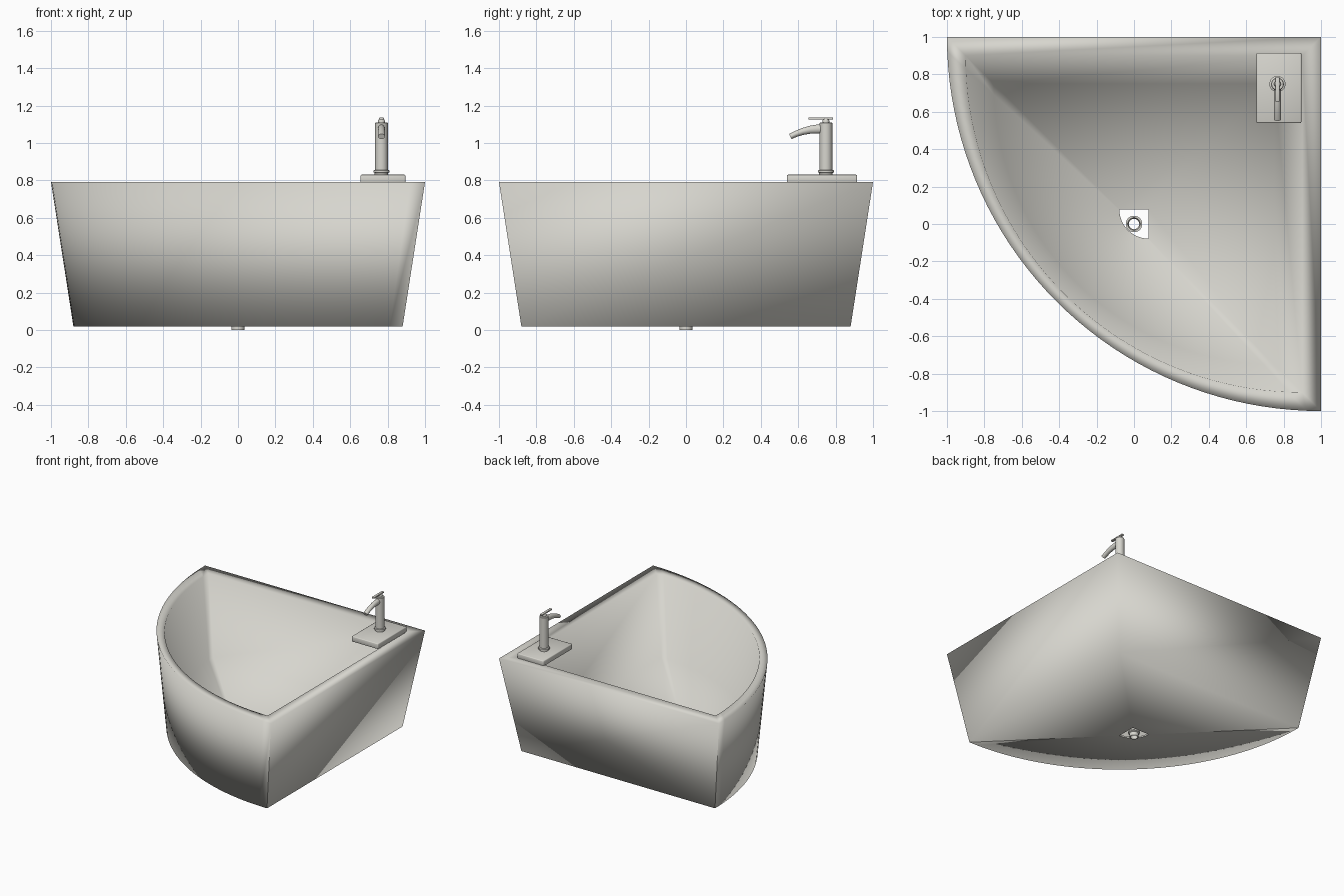
import bpy, bmesh, math
from mathutils import Vector

if "Cube" in bpy.data.objects:
    bpy.data.objects.remove(bpy.data.objects["Cube"])

ceramic = bpy.data.materials.new("warm_white")
ceramic.diffuse_color = (0.68, 0.67, 0.62, 1)
ceramic.use_nodes = True
ceramic.node_tree.nodes["Principled BSDF"].inputs["Base Color"].default_value = ceramic.diffuse_color


def finish(name, bm, angle=None):
    bmesh.ops.recalc_face_normals(bm, faces=bm.faces)
    me = bpy.data.meshes.new(name)
    bm.to_mesh(me)
    bm.free()
    me.materials.append(ceramic)
    ob = bpy.data.objects.new(name, me)
    bpy.context.collection.objects.link(ob)
    for p in me.polygons:
        p.use_smooth = True
    if angle:
        bpy.ops.object.select_all(action='DESELECT')
        ob.select_set(True)
        bpy.context.view_layer.objects.active = ob
        bpy.ops.object.shade_smooth_by_angle(angle=math.radians(angle))
    return ob


def loft(rings, loop=False, caps=False):
    """Join equal-length closed rings with quads."""
    bm = bmesh.new()
    rows = [[bm.verts.new(p) for p in r] for r in rings]
    n = len(rows[0])
    pairs = list(zip(rows, rows[1:]))
    if loop:
        pairs.append((rows[-1], rows[0]))
    for a, b in pairs:
        for i in range(n):
            j = (i + 1) % n
            bm.faces.new((a[i], a[j], b[j], b[i]))
    if caps:
        bm.faces.new(rows[0])
        bm.faces.new(rows[-1])
    return bm, rows


def lathe(name, x, y, profile, loop=False, n=32):
    rings = [[(x + r * math.cos(2 * math.pi * i / n), y + r * math.sin(2 * math.pi * i / n), z)
              for i in range(n)] for r, z in profile]
    bm, _ = loft(rings, loop, not loop)
    return finish(name, bm, 35)


def box(name, lo, hi, bevel):
    bm = bmesh.new()
    bmesh.ops.create_cube(bm, size=1)
    for v in bm.verts:
        v.co = Vector([(a + b) / 2 + c * (b - a) for a, b, c in zip(lo, hi, v.co)])
    bmesh.ops.bevel(bm, geom=bm.edges[:], offset=bevel, segments=2, profile=0.5, affect='EDGES')
    return finish(name, bm, 50)


# Corner tub: quarter-circle outline scaled through a wall profile (scale, z)
N = 40
outline = [(1 + 2 * math.cos(a), 1 + 2 * math.sin(a))
           for a in (math.pi + math.pi / 2 * i / N for i in range(N + 1))] + [(1, 1)]
profile = [(0.078, 0.018), (0.88, 0.018), (1, 0.792), (0.9, 0.792), (0.75, 0.20), (0.078, 0.03)]
bm, rows = loft([[(x * s, y * s, z) for x, y in outline] for s, z in profile], loop=True)
# Sharp outer seams where the curved front meets the straight sides, sharp hole rims
for k in (0, N):
    column = {r[k] for r in rows[:3]}
    for e in bm.edges:
        if e.verts[0] in column and e.verts[1] in column:
            e.smooth = False
for ring in (set(rows[0]), set(rows[-1])):
    for e in bm.edges:
        if e.verts[0] in ring and e.verts[1] in ring:
            e.smooth = False
finish("corner_tub", bm)

# Drain tube in the floor hole
lathe("drain", 0, 0, [(0.035, 0), (0.035, 0.03), (0.044, 0.035), (0.044, 0.045),
                      (0.034, 0.045), (0.028, 0.03), (0.028, 0)], loop=True)

# Tap plate on the back corner
box("tap_plate", (0.655, 0.54, 0.785), (0.895, 0.915, 0.83), 0.006)

# Tap body with foot flange and lever neck
tx, ty = 0.767, 0.748
lathe("tap_body", tx, ty, [(0.036, 0.825), (0.036, 0.84), (0.043, 0.842), (0.043, 0.853),
                           (0.034, 0.856), (0.034, 1.106), (0.031, 1.11)])
lathe("lever_neck", tx, ty, [(0.018, 1.105), (0.018, 1.12), (0.012, 1.13)])
box("tap_lever", (tx - 0.011, 0.655, 1.124), (tx + 0.011, 0.787, 1.136), 0.004)

# Curved spout: circles swept along a path of (y, z, radius)
path = [(0.745, 1.075, 0.024), (0.70, 1.074, 0.024), (0.66, 1.070, 0.021),
        (0.62, 1.060, 0.018), (0.585, 1.047, 0.016), (0.558, 1.034, 0.015)]
rings = []
for i, (y, z, r) in enumerate(path):
    a, b = path[max(i - 1, 0)], path[min(i + 1, len(path) - 1)]
    t = Vector((0, b[0] - a[0], b[1] - a[1])).normalized()
    side, up = Vector((1, 0, 0)), Vector((0, -t.z, t.y))
    rings.append([Vector((tx, y, z)) + 0.019 * math.cos(q) * side + r * math.sin(q) * up
                  for q in (2 * math.pi * k / 20 for k in range(20))])
bm, _ = loft(rings, caps=True)
finish("tap_spout", bm, 40)
